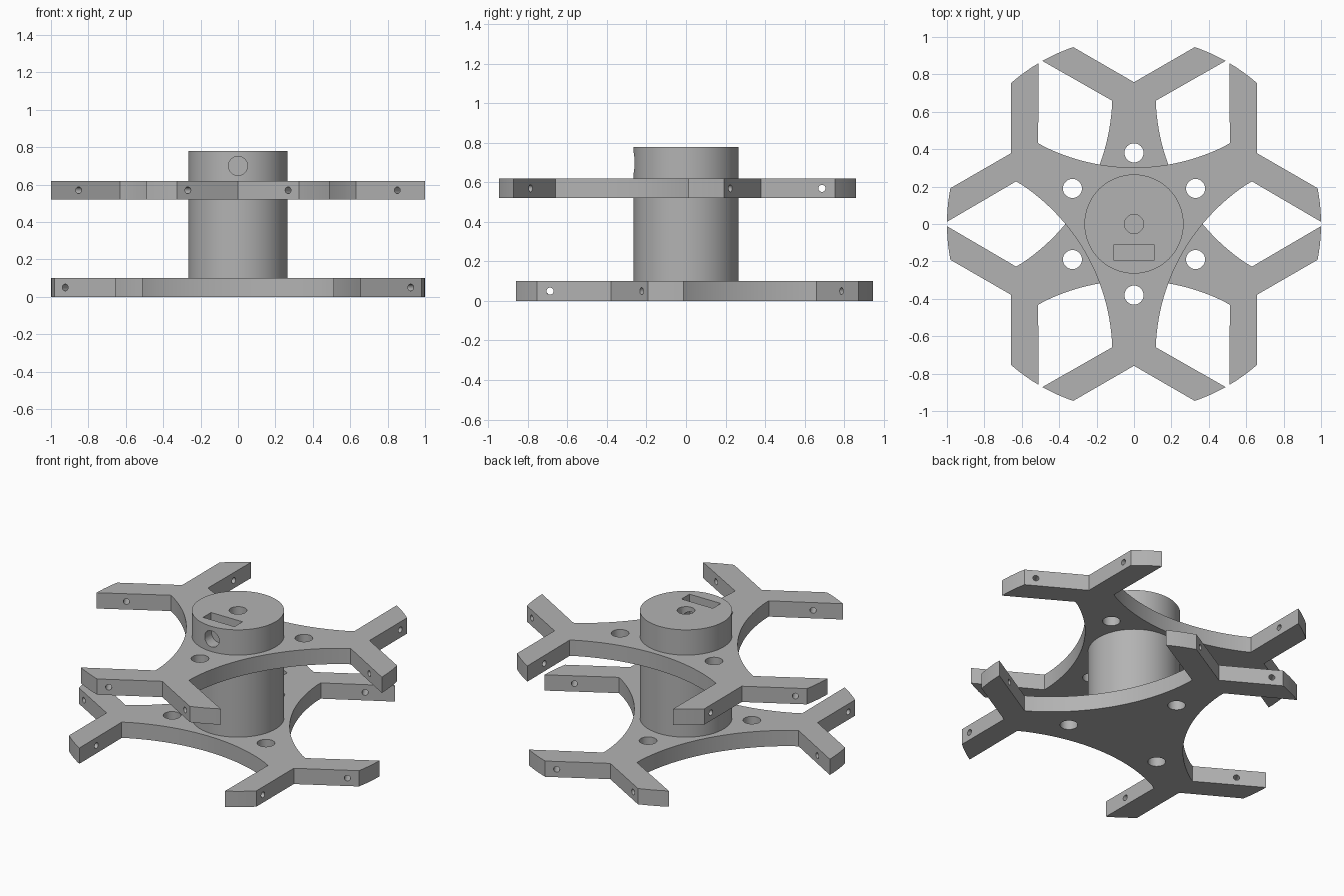
import bpy, bmesh
from math import sin, cos, pi, radians, atan2
from mathutils import Matrix, Vector

cube = bpy.data.objects.get("Cube")
if cube:
    bpy.data.objects.remove(cube, do_unlink=True)

grey = bpy.data.materials.new("grey plastic")
grey.use_nodes = True
colour = (0.45, 0.45, 0.45, 1)
grey.diffuse_color = colour
grey.node_tree.nodes["Principled BSDF"].inputs["Base Color"].default_value = colour


def make_object(name, bm):
    bmesh.ops.recalc_face_normals(bm, faces=bm.faces)
    mesh = bpy.data.meshes.new(name)
    bm.to_mesh(mesh)
    bm.free()
    mesh.materials.append(grey)
    obj = bpy.data.objects.new(name, mesh)
    bpy.context.collection.objects.link(obj)
    return obj


def add_cylinder(bm, radius, start, end, segments=32):
    start, end = Vector(start), Vector(end)
    axis = end - start
    turn = axis.to_track_quat('Z', 'Y').to_matrix().to_4x4()
    bmesh.ops.create_cone(bm, cap_ends=True, segments=segments, radius1=radius,
                          radius2=radius, depth=axis.length,
                          matrix=Matrix.Translation((start + end) / 2) @ turn)


def cut(obj, bm):
    cutter = make_object("cutter", bm)
    cutter.hide_render = True
    mod = obj.modifiers.new("cut", 'BOOLEAN')
    mod.operation, mod.solver, mod.object = 'DIFFERENCE', 'EXACT', cutter
    bpy.ops.object.select_all(action='DESELECT')
    bpy.context.view_layer.objects.active = obj
    obj.select_set(True)
    bpy.ops.object.modifier_apply(modifier=mod.name)
    bpy.data.objects.remove(cutter, do_unlink=True)


def rotated(p, angle):
    return Vector((p[0], p[1], 0)) @ Matrix.Rotation(-angle, 3, 'Z')


def arc(centre, radius, a, b, steps):
    return [(centre[0] + radius * cos(a + (b - a) * i / steps),
             centre[1] + radius * sin(a + (b - a) * i / steps)) for i in range(steps + 1)]


def arm_outline():
    # One forked arm pointing to +y, walked from its right side to its left
    elbow, inner, outer = (0.118, 0.66), (0.49, 0.872), (0.325, 0.946)
    tip = arc((0, 0), 1, atan2(inner[1], inner[0]), atan2(outer[1], outer[0]), 5)
    right = [elbow] + tip
    left = [(-x, y) for x, y in reversed(right)]
    # Concave side leading to the next arm, bowed in to 0.3 from the centre
    half, bow = 0.512, 0.128
    radius = (half ** 2 + bow ** 2) / (2 * bow)
    sweep = atan2(half, radius - bow)
    side = arc((0, 0.302 + radius), radius, -pi / 2 + sweep, -pi / 2 - sweep, 28)[1:-1]
    side = [rotated(p, pi / 3)[:2] for p in side]
    return right + [(0, 0.758)] + left + side


def make_plate(name, z, start_angle, thickness=0.1):
    turns = [start_angle + i * 2 * pi / 3 for i in range(3)]
    bm = bmesh.new()
    verts = [bm.verts.new(rotated(p, t) + Vector((0, 0, z)))
             for t in turns for p in arm_outline()]
    face = bm.faces.new(verts)
    new = bmesh.ops.extrude_face_region(bm, geom=[face])["geom"]
    bmesh.ops.translate(bm, vec=(0, 0, thickness),
                        verts=[v for v in new if isinstance(v, bmesh.types.BMVert)])
    plate = make_object(name, bm)

    # Bolt hole in each arm and a pin hole across each tine
    holes = bmesh.new()
    mid = Vector((0, 0, z + thickness / 2))
    for t in turns:
        bolt = rotated((0, 0.38), t)
        add_cylinder(holes, 0.051, bolt + mid - Vector((0, 0, 0.1)),
                     bolt + mid + Vector((0, 0, 0.1)))
        for s in (-1, 1):
            add_cylinder(holes, 0.018, rotated((s * 0.36, 0.752), t) + mid,
                         rotated((s * 0.25, 0.943), t) + mid, 20)
    cut(plate, holes)
    return plate


lower_plate = make_plate("lower_plate", 0, 0)
upper_plate = make_plate("upper_plate", 0.52, pi)

# Hub column between the plates, and collar above
bm = bmesh.new()
add_cylinder(bm, 0.265, (0, 0, 0.1), (0, 0, 0.52), 72)
column = make_object("hub_column", bm)
bm = bmesh.new()
add_cylinder(bm, 0.265, (0, 0, 0.62), (0, 0, 0.78), 72)
collar = make_object("hub_collar", bm)

# Shaft bore
for part in (collar, upper_plate):
    bm = bmesh.new()
    add_cylinder(bm, 0.051, (0, 0, 0.54), (0, 0, 0.9))
    cut(part, bm)

# Set screw hole, from the front into the bore
bm = bmesh.new()
add_cylinder(bm, 0.051, (0, -0.4, 0.7), (0, 0, 0.7))
cut(collar, bm)

# Nut slot in the top
bm = bmesh.new()
bmesh.ops.create_cube(bm, size=1, matrix=Matrix.Translation((0, -0.152, 0.74))
                      @ Matrix.Diagonal((0.22, 0.08, 0.2, 1)))
cut(collar, bm)

# Smooth the round surfaces, keep the edges crisp
for obj in (lower_plate, upper_plate, column, collar):
    bpy.ops.object.select_all(action='DESELECT')
    bpy.context.view_layer.objects.active = obj
    obj.select_set(True)
    bpy.ops.object.shade_smooth_by_angle(angle=radians(25))
